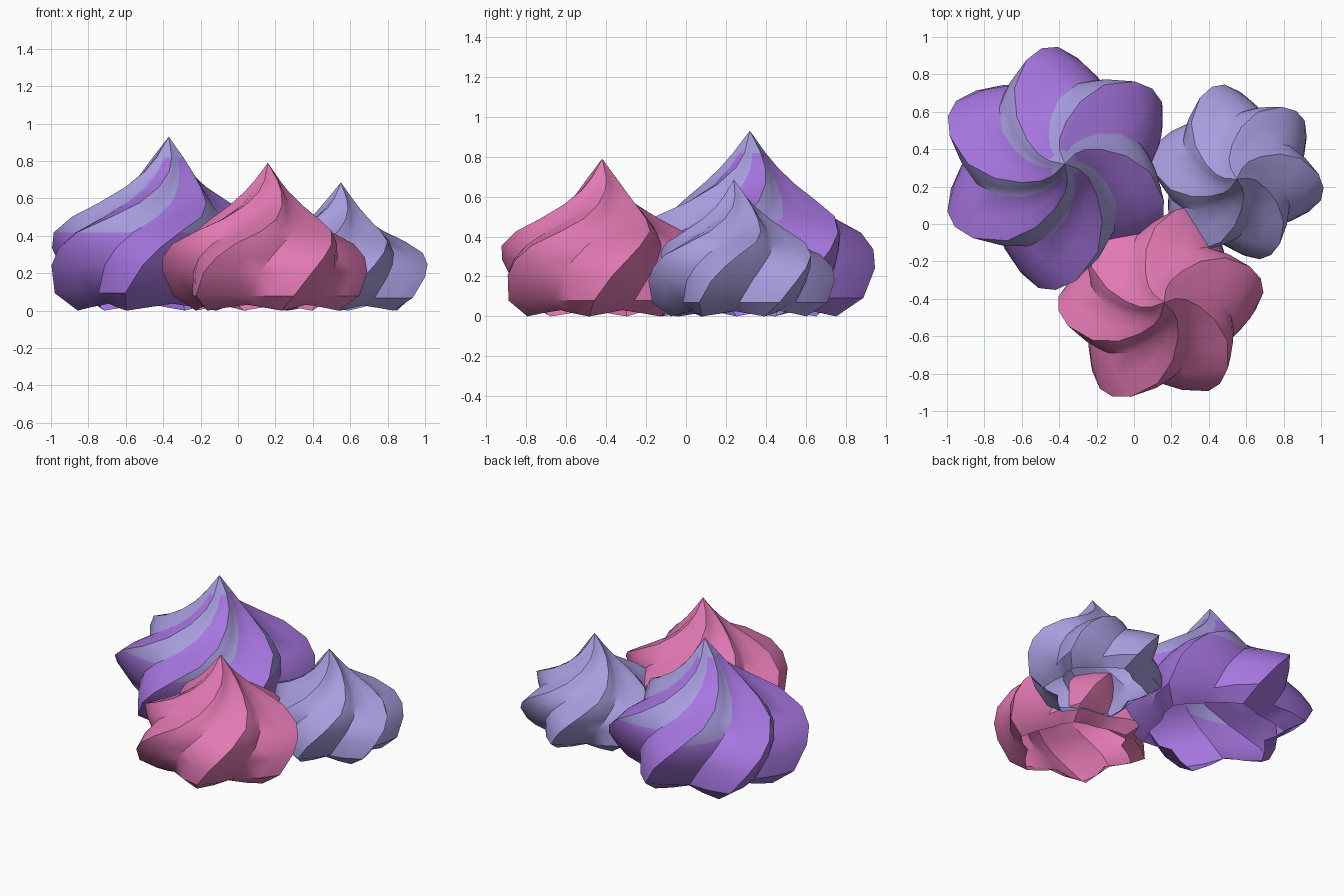
import bpy, bmesh, math

if "Cube" in bpy.data.objects:
    bpy.data.objects.remove(bpy.data.objects["Cube"])

def material(name, rgb):
    m = bpy.data.materials.new(name)
    m.diffuse_color = (*rgb, 1)
    m.use_nodes = True
    m.node_tree.nodes["Principled BSDF"].inputs["Base Color"].default_value = m.diffuse_color
    return m

PURPLE = material("purple icing", (0.38, 0.18, 0.74))
LILAC = material("lilac icing", (0.39, 0.34, 0.74))
PINK = material("pink icing", (0.76, 0.19, 0.45))

# Rings for a unit-height swirl: height, ridge radius, valley ratio, twist in degrees
RINGS = [(0.88, 0.09, 0.82, 74), (0.80, 0.155, 0.79, 65), (0.71, 0.25, 0.76, 52),
         (0.62, 0.38, 0.74, 40), (0.54, 0.52, 0.74, 28), (0.45, 0.64, 0.75, 14),
         (0.36, 0.685, 0.76, 5), (0.26, 0.685, 0.77, -3), (0.10, 0.63, 0.77, -13),
         (0.00, 0.49, 0.77, -18)]
LOBES = 6
# Points across one lobe: angle from ridge, blend from valley (0) to ridge (1)
LOBE = [(-30, 0.0), (-14, 0.48), (0, 1.0), (14, 0.48)]
# Hand-piped irregularity per lobe: angle offset, radius factor
TURN = [4, 3, 0, -6, -8, -4]
REACH = [1.01, 1.0, 1.03, 1.02, 1.04, 0.98]

def swirl(name, apex, height, angle, shift, mats):
    """Twisted, lobed open shell ending in a point."""
    bm = bmesh.new()
    tip = bm.verts.new((apex[0], apex[1], height))
    rings = []
    for z, r, valley, twist in RINGS:
        ring = []
        slide = min(1, (1 - z) / 0.6)
        for k in range(LOBES):
            for a, blend in LOBE:
                # blend the irregularity into the neighbouring lobe
                nb = (k + (1 if a > 0 else -1)) % LOBES
                w = abs(a) / 60
                turn = TURN[k] * (1 - w) + TURN[nb] * w
                reach = REACH[k] * (1 - w) + REACH[nb] * w
                t = math.radians(angle + twist + k * 60 + a + turn * slide)
                rr = r * height * reach * (valley + (1 - valley) * blend)
                # the valleys end slightly above the ground
                lift = 0.04 * (1 - blend) if z == 0 else 0
                ring.append(bm.verts.new((apex[0] + shift[0] * slide + rr * math.cos(t),
                                          apex[1] + shift[1] * slide + rr * math.sin(t),
                                          (z + lift) * height)))
        rings.append(ring)
    n = len(rings[0])
    last = len(mats) - 1
    for j in range(n):
        k = (j + 1) % n
        bm.faces.new((tip, rings[0][j], rings[0][k])).material_index = last
        for i in range(len(rings) - 1):
            f = bm.faces.new((rings[i][j], rings[i + 1][j], rings[i + 1][k], rings[i][k]))
            # stripe: upper half of each lobe, from the ridge to the next valley
            f.material_index = last if (RINGS[i + 1][0] > 0.44 and j % 4 >= 2) else 0
    me = bpy.data.meshes.new(name)
    bm.to_mesh(me)
    bm.free()
    for m in mats:
        me.materials.append(m)
    ob = bpy.data.objects.new(name, me)
    bpy.context.collection.objects.link(ob)
    bpy.ops.object.select_all(action='DESELECT')
    ob.select_set(True)
    bpy.context.view_layer.objects.active = ob
    bpy.ops.object.shade_smooth_by_angle(angle=math.radians(40))

swirl("large_striped_meringue", (-0.37, 0.32), 0.93, 31, (-0.025, -0.01), [PURPLE, LILAC])
swirl("pink_meringue", (0.16, -0.42), 0.79, 5, (-0.012, -0.005), [PINK])
swirl("small_lilac_meringue", (0.55, 0.24), 0.685, 227, (-0.015, 0.02), [LILAC])
